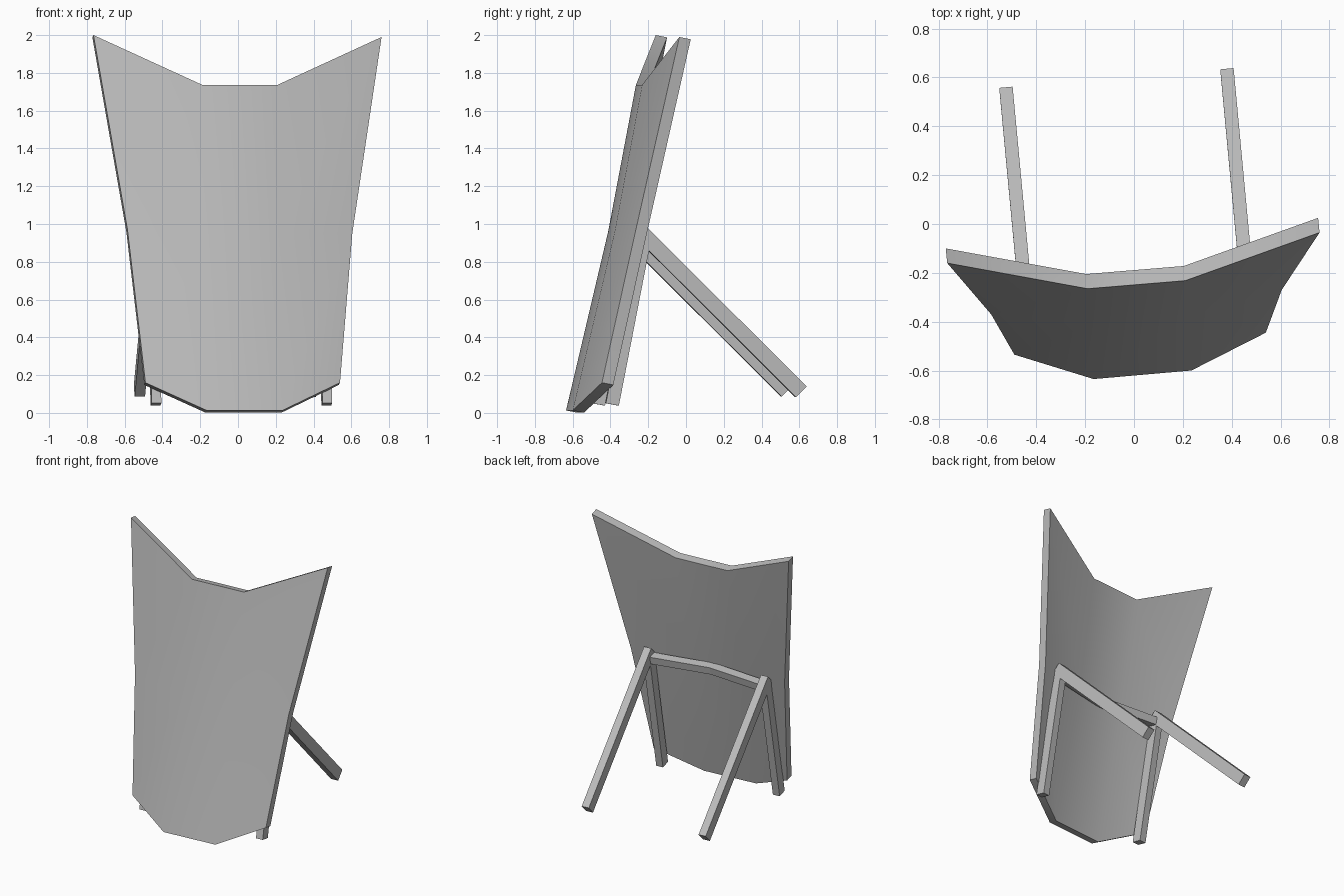
import bpy, bmesh
from mathutils import Vector

cube = bpy.data.objects.get("Cube")
if cube:
    bpy.data.objects.remove(cube, do_unlink=True)

GREY = (0.5, 0.5, 0.5, 1)
mat = bpy.data.materials.new("plain grey")
mat.use_nodes = True
mat.diffuse_color = GREY
mat.node_tree.nodes["Principled BSDF"].inputs["Base Color"].default_value = GREY


def finish(name, bm, smooth=False):
    bmesh.ops.recalc_face_normals(bm, faces=bm.faces[:])
    mesh = bpy.data.meshes.new(name)
    bm.to_mesh(mesh)
    bm.free()
    mesh.materials.append(mat)
    obj = bpy.data.objects.new(name, mesh)
    bpy.context.collection.objects.link(obj)
    if smooth:
        bpy.ops.object.select_all(action="DESELECT")
        obj.select_set(True)
        bpy.context.view_layer.objects.active = obj
        bpy.ops.object.shade_smooth_by_angle(angle=0.6)
    return obj


def beam(name, path, width, depth, side):
    """Sweep a rectangle along a path; side is the rough width direction."""
    bm = bmesh.new()
    pts = [Vector(p) for p in path]
    rings = []
    for i, p in enumerate(pts):
        t = (pts[min(i + 1, len(pts) - 1)] - pts[max(i - 1, 0)]).normalized()
        s = Vector(side)
        s = (s - t * s.dot(t)).normalized()
        u = t.cross(s)
        rings.append([bm.verts.new(p + s * a * width / 2 + u * b * depth / 2)
                      for a, b in ((-1, -1), (1, -1), (1, 1), (-1, 1))])
    for r, q in zip(rings, rings[1:]):
        for k in range(4):
            n = (k + 1) % 4
            bm.faces.new((r[k], r[n], q[n], q[k]))
    bm.faces.new(rings[0])
    bm.faces.new(rings[-1])
    return finish(name, bm)


# Curved panel: front rows from bottom to top, thickened backwards
rows = [
    [(-0.49, -0.535, 0.16), (-0.165, -0.635, 0.013), (0.235, -0.6, 0.013), (0.54, -0.445, 0.16)],
    [(-0.585, -0.37, 0.97), (-0.18, -0.412, 0.96), (0.215, -0.377, 0.96), (0.605, -0.27, 0.95)],
    [(-0.765, -0.16, 2.0), (-0.19, -0.265, 1.737), (0.21, -0.232, 1.737), (0.76, -0.035, 1.99)],
]
bm = bmesh.new()
grid = [[bm.verts.new(p) for p in row] for row in rows]
for low, high in zip(grid, grid[1:]):
    for k in range(3):
        bm.faces.new((low[k], low[k + 1], high[k + 1], high[k]))
extruded = bmesh.ops.extrude_face_region(bm, geom=bm.faces[:], use_keep_orig=True)
back = [g for g in extruded["geom"] if isinstance(g, bmesh.types.BMVert)]
bmesh.ops.translate(bm, verts=back, vec=(-0.006, 0.06, -0.012))
finish("curved_panel", bm, smooth=True)

# Supporting frame: an upright and a slanted prop on each side
sides = {
    "left": ((0.47, -0.392, 0.045), (0.46, -0.22, 0.93),
             (0.462, -0.235, 0.952), (0.383, 0.608, 0.112)),
    "right": ((-0.435, -0.465, 0.045), (-0.444, -0.292, 0.93),
              (-0.443, -0.31, 0.955), (-0.522, 0.532, 0.115)),
}
for name, (foot, head, prop_top, prop_foot) in sides.items():
    beam(name + "_upright", [foot, head], 0.052, 0.07, (1, 0.09, 0))
    beam(name + "_prop", [prop_top, prop_foot], 0.055, 0.08, (1, 0.09, 0))

# Bent rail joining the uprights
beam("cross_rail", [(-0.444, -0.292, 0.9), (0.008, -0.32, 0.9), (0.46, -0.22, 0.9)],
     0.055, 0.06, (0, 0.2, 1))
